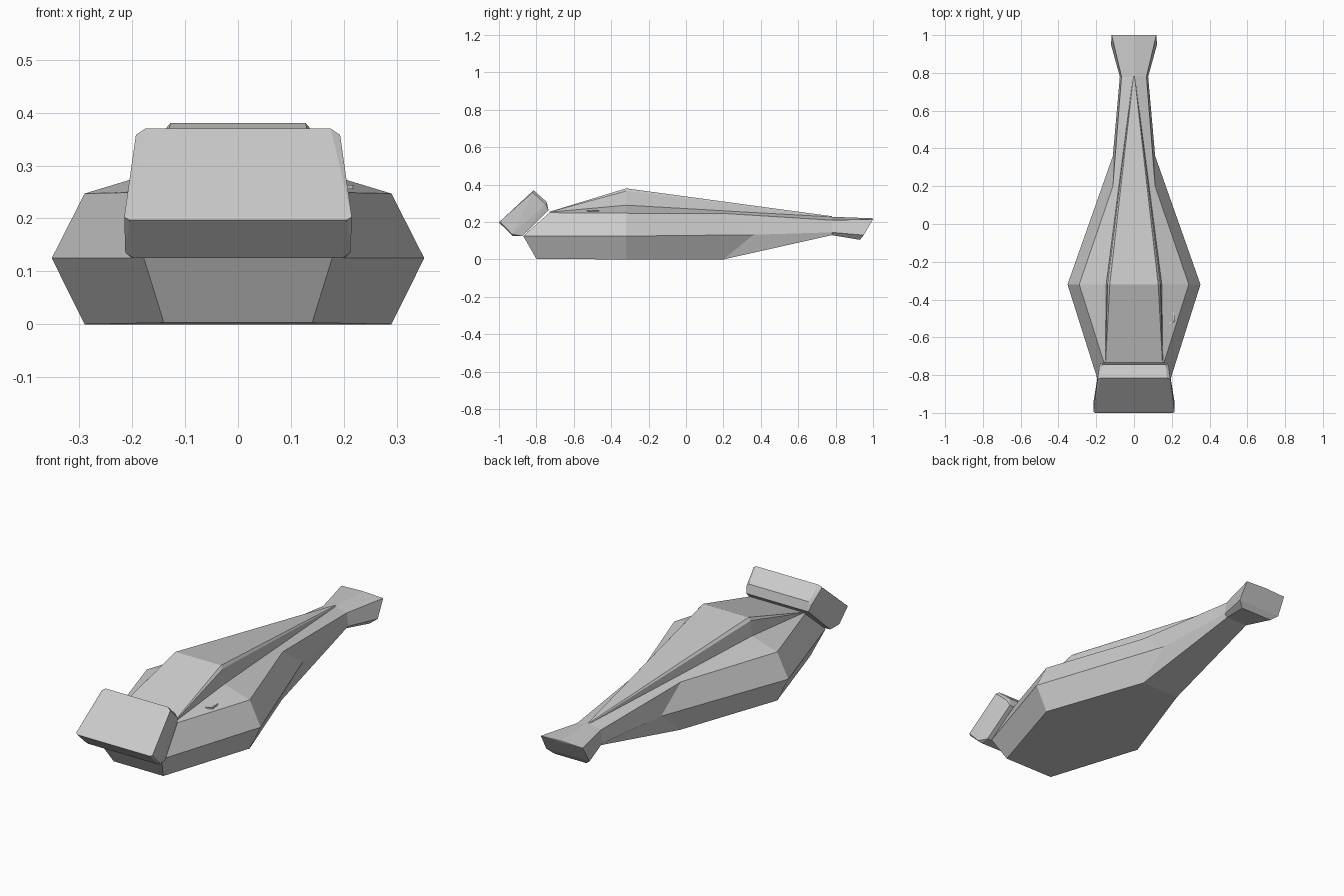
import bpy, bmesh
from mathutils import Vector

if "Cube" in bpy.data.objects:
    bpy.data.objects.remove(bpy.data.objects["Cube"])


def make(name, bm):
    bmesh.ops.remove_doubles(bm, verts=bm.verts, dist=0.0005)
    bmesh.ops.recalc_face_normals(bm, faces=bm.faces)
    me = bpy.data.meshes.new(name)
    bm.to_mesh(me)
    bm.free()
    ob = bpy.data.objects.new(name, me)
    bpy.context.collection.objects.link(ob)
    return ob


def loft(name, stations):
    """Each station is the right half of a section, bottom to top; it is mirrored into a ring."""
    bm = bmesh.new()
    rings = []
    for half in stations:
        pts = half + [(-x, y, z) for x, y, z in reversed(half)]
        rings.append([bm.verts.new(p) for p in pts])
    n = len(rings[0])
    for a, b in zip(rings, rings[1:]):
        for i in range(n):
            j = (i + 1) % n
            bm.faces.new((a[i], a[j], b[j], b[i]))
    # End caps, built as strips between mirrored pairs
    for r in (rings[0], rings[-1]):
        for i in range(n // 2 - 1):
            bm.faces.new((r[i], r[i + 1], r[n - 2 - i], r[n - 1 - i]))
    return make(name, bm)


def hull(name, half):
    bm = bmesh.new()
    for x, y, z in half:
        for s in (-1, 1):
            bm.verts.new((s * x, y, z))
    bmesh.ops.convex_hull(bm, input=bm.verts)
    bmesh.ops.dissolve_limit(bm, angle_limit=0.03, verts=bm.verts, edges=bm.edges)
    return make(name, bm)


# Hull with neck and flared tail: keel, waist, deck edge, deck crest
loft("body", [
    [(.14, -.80, .003), (.178, -.87, .125), (.16, -.73, .25), (.153, -.73, .253)],
    [(.29, -.32, 0), (.352, -.32, .125), (.29, -.32, .247), (.148, -.32, .29)],
    [(.107, .20, 0), (.112, .36, .132), (.112, .20, .246), (.078, .20, .261)],
    [(.06, .78, .13), (.075, .78, .145), (.066, .78, .21), (.004, .78, .228)],
    [(.09, .93, .105), (.122, .95, .13), (.118, 1.0, .215), (.004, 1.0, .22)],
])

# Raised tapering spine plate
loft("spine_plate", [
    [(.153, -.73, .25), (.152, -.73, .253), (.15, -.73, .255)],
    [(.148, -.32, .285), (.14, -.32, .366), (.128, -.32, .38)],
    [(.006, .78, .222), (.005, .78, .228), (.003, .78, .231)],
])

# Tilted head block with chamfered corners
hull("head_block", [
    (.215, -.995, .203), (.205, -1.0, .197), (.175, -.815, .37), (.193, -.82, .358),
    (.213, -.93, .135), (.198, -.925, .125), (.2, -.875, .125),
    (.168, -.745, .308), (.183, -.75, .295), (.175, -.735, .262),
])

# Small V-shaped mark on the right deck
bm = bmesh.new()
for ends in (((.185, -.525), (.215, -.515)), ((.215, -.515), (.208, -.465))):
    a, b = (Vector((x, y, .256)) for x, y in ends)
    side = (b - a).cross(Vector((0, 0, 1))).normalized() * .004
    lo = [bm.verts.new(p) for p in (a + side, b + side, b - side, a - side)]
    face = bm.faces.new(lo)
    ext = bmesh.ops.extrude_face_region(bm, geom=[face])
    for v in ext["geom"]:
        if isinstance(v, bmesh.types.BMVert):
            v.co.z += .007
make("deck_mark", bm)
